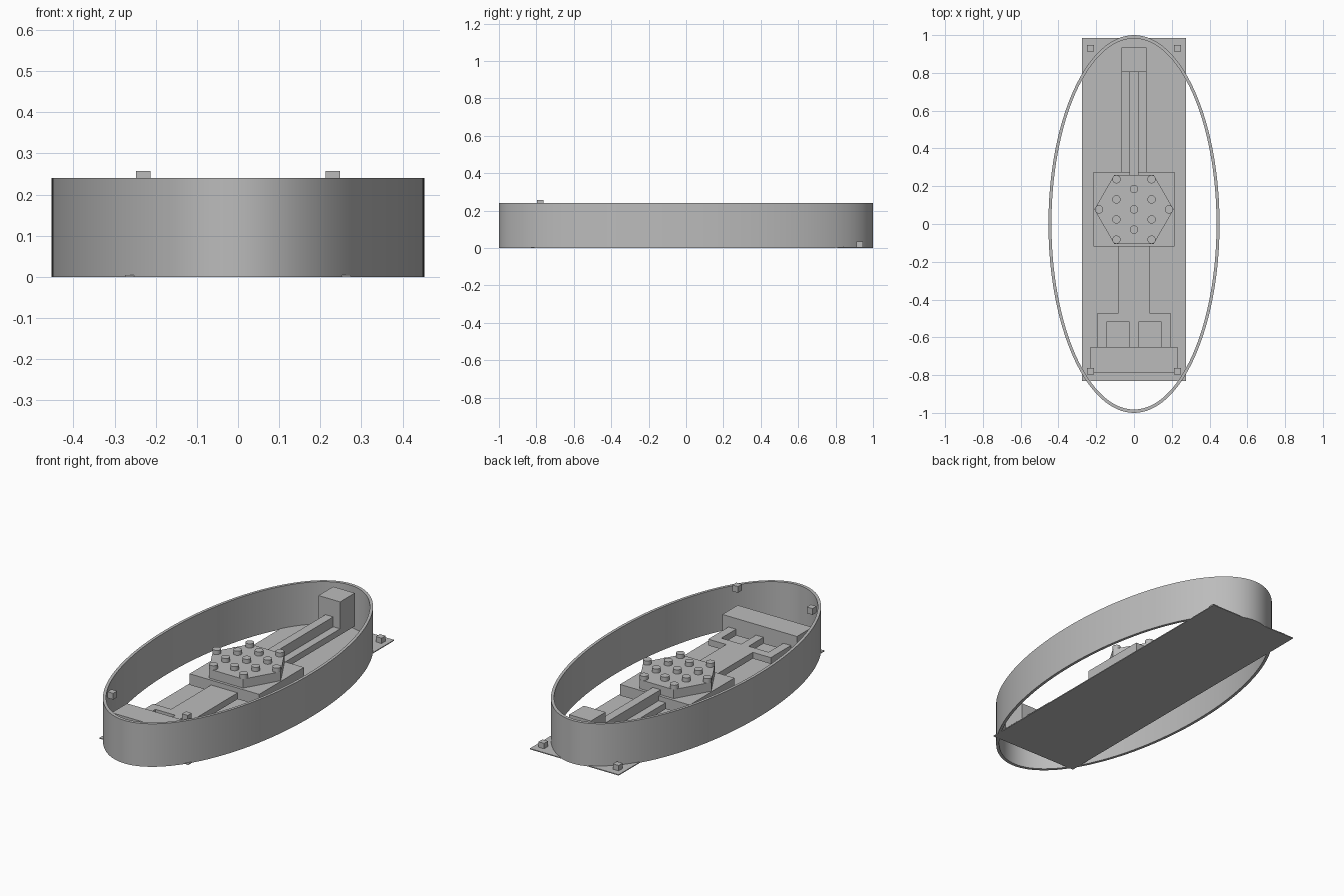
import bpy, bmesh, math

if "Cube" in bpy.data.objects:
    bpy.data.objects.remove(bpy.data.objects["Cube"])

gray = bpy.data.materials.new("plain_gray")
gray.diffuse_color = (0.5, 0.5, 0.5, 1)
gray.use_nodes = True
gray.node_tree.nodes["Principled BSDF"].inputs["Base Color"].default_value = gray.diffuse_color


def finish(name, bm, smooth=False):
    bmesh.ops.recalc_face_normals(bm, faces=bm.faces)
    me = bpy.data.meshes.new(name)
    bm.to_mesh(me)
    bm.free()
    me.materials.append(gray)
    ob = bpy.data.objects.new(name, me)
    bpy.context.collection.objects.link(ob)
    if smooth:
        bpy.context.view_layer.objects.active = ob
        ob.select_set(True)
        bpy.ops.object.shade_smooth_by_angle(angle=math.radians(30))
        ob.select_set(False)
    return ob


def prism(name, pts, z0, z1, smooth=False):
    """Extrude a flat outline from z0 to z1."""
    bm = bmesh.new()
    face = bm.faces.new([bm.verts.new((x, y, z0)) for x, y in pts])
    ext = bmesh.ops.extrude_face_region(bm, geom=[face])
    top = [g for g in ext["geom"] if isinstance(g, bmesh.types.BMVert)]
    bmesh.ops.translate(bm, verts=top, vec=(0, 0, z1 - z0))
    return finish(name, bm, smooth)


def box(name, x0, x1, y0, y1, z0, z1):
    return prism(name, [(x0, y0), (x1, y0), (x1, y1), (x0, y1)], z0, z1)


def ellipse(rx, ry, n, cx=0, cy=0):
    return [(cx + rx * math.cos(2 * math.pi * i / n),
             cy + ry * math.sin(2 * math.pi * i / n)) for i in range(n)]


# Oval wall: four rings of points joined into a closed tube
bm = bmesh.new()
N = 128
loops = [[bm.verts.new((x, y, z)) for x, y in ellipse(rx, ry, N)]
         for rx, ry, z in ((0.453, 1, 0), (0.453, 1, 0.24),
                           (0.437, 0.982, 0.24), (0.437, 0.982, 0))]
for k in range(4):
    a, b = loops[k], loops[(k + 1) % 4]
    for i in range(N):
        j = (i + 1) % N
        bm.faces.new((a[i], a[j], b[j], b[i]))
finish("oval_wall", bm, True)

# Thin ground plate
box("base_plate", -0.274, 0.274, -0.83, 0.985, 0, 0.005)

# Corner pegs: low at the back, high at the front
for side, x in (("left", -0.23), ("right", 0.23)):
    for end, y, z in (("back", 0.93, 0), ("front", -0.78, 0.222)):
        box(f"{end}_{side}_peg", x - 0.0175, x + 0.0175,
            y - 0.0175, y + 0.0175, z, z + 0.035)

# Back arm with its rail and end block
FLOOR = 0.045
box("back_arm", -0.067, 0.067, 0.25, 0.805, FLOOR, 0.08)
box("arm_rail", -0.024, 0.024, 0.25, 0.805, 0.08, 0.135)
box("end_block", -0.067, 0.067, 0.805, 0.935, FLOOR, 0.23)

# Middle platform and six-sided deck
box("platform", -0.215, 0.215, -0.12, 0.275, FLOOR, 0.107)
prism("hexagon_deck", ellipse(0.21, 0.21, 6, 0, 0.077), 0.107, 0.157)

# Round studs in a hexagonal pattern
studs = [(0, 0.185), (0, 0.077), (0, -0.03)]
for s in (-1, 1):
    studs += [(s * 0.185, 0.077)]
    studs += [(s * 0.093, y) for y in (0.237, 0.13, 0.024, -0.083)]
for x, y in studs:
    prism("stud", ellipse(0.022, 0.022, 24, x, y), 0.157, 0.18, True)

# Forked front arm and the cross block it runs into
half = [(0.082, -0.12), (0.082, -0.472), (0.193, -0.472), (0.193, -0.65),
        (0.146, -0.65), (0.146, -0.52), (0.023, -0.52), (0.023, -0.65)]
prism("forked_arm", half + [(-x, y) for x, y in reversed(half)], FLOOR, 0.08)
box("front_block", -0.23, 0.23, -0.785, -0.65, FLOOR, 0.14)
